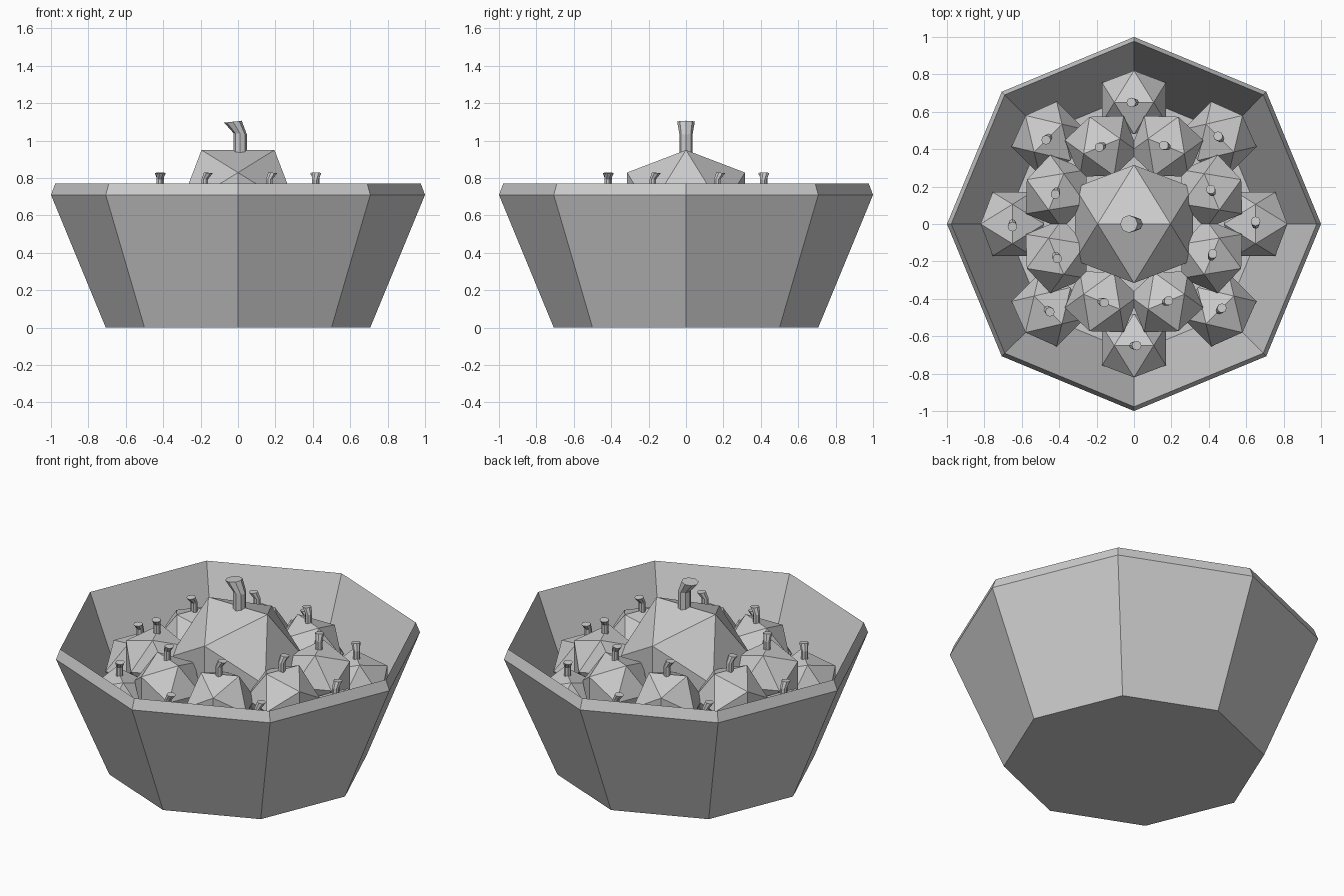
import bpy, bmesh
from math import sin, cos, pi
from mathutils import Matrix, Vector

if "Cube" in bpy.data.objects:
    bpy.data.objects.remove(bpy.data.objects["Cube"])


def add_object(name, mesh, loc=(0, 0, 0), turn=0.0, scale=1.0):
    ob = bpy.data.objects.new(name, mesh)
    ob.location = loc
    ob.rotation_euler = (0, 0, turn)
    ob.scale = (scale,) * 3
    bpy.context.collection.objects.link(ob)
    return ob


def loft(name, rings):
    """Skin a list of equal-length point rings and cap both ends."""
    bm = bmesh.new()
    loops = [[bm.verts.new(p) for p in ring] for ring in rings]
    n = len(loops[0])
    for a, b in zip(loops, loops[1:]):
        for i in range(n):
            j = (i + 1) % n
            bm.faces.new((a[i], a[j], b[j], b[i]))
    bm.faces.new(loops[0][::-1])
    bm.faces.new(loops[-1])
    bmesh.ops.recalc_face_normals(bm, faces=bm.faces)
    mesh = bpy.data.meshes.new(name)
    bm.to_mesh(mesh)
    bm.free()
    return mesh


def ring(r, z, x=0.0, tilt=0.0, n=8):
    pts = [(r * cos(2 * pi * i / n), r * sin(2 * pi * i / n)) for i in range(n)]
    return [(x + px, py, z + tilt * px) for px, py in pts]


def icosahedron(name, a):
    """Icosahedron resting with one edge on top, running along x."""
    b = a * (1 + 5 ** 0.5) / 2
    bm = bmesh.new()
    for s in (-1, 1):
        for t in (-1, 1):
            for p in ((s * a, 0, t * b), (s * b, t * a, 0), (0, s * b, t * a)):
                bm.verts.new(p)
    bmesh.ops.convex_hull(bm, input=bm.verts)
    bmesh.ops.recalc_face_normals(bm, faces=bm.faces)
    mesh = bpy.data.meshes.new(name)
    bm.to_mesh(mesh)
    bm.free()
    return mesh


# Eight-sided bowl: outer wall, thin rim, inner wall, floor
add_object("bowl", loft("bowl", [
    ring(0.707, 0), ring(1.0, 0.71), ring(0.977, 0.77), ring(0.69, 0.06)]))

# Shared fruit body and bent stem, modelled at the large size
A = 0.195
fruit_mesh = icosahedron("fruit", A)
stem_mesh = loft("stem", [
    ring(0.036, 0.28, 0.011), ring(0.036, 0.403, 0.011, -0.1),
    ring(0.047, 0.467, -0.027, 0.11)])


def fruit(name, loc, turn, scale):
    add_object(name, fruit_mesh, loc, turn, scale)
    add_object(name + "_stem", stem_mesh, loc, turn, scale)


# Large fruit in the middle
fruit("large_fruit", (0, 0, 0.634), 0, 1)

# Two rings of small fruit, each turned to face outward
for label, radius, z, offset in (("inner_fruit", 0.45, 0.575, pi / 8),
                                 ("outer_fruit", 0.65, 0.42, 0)):
    for i in range(8):
        ang = offset + i * pi / 4
        fruit(f"{label}_{i + 1}", (radius * cos(ang), radius * sin(ang), z),
              ang - pi / 2, 0.54)
